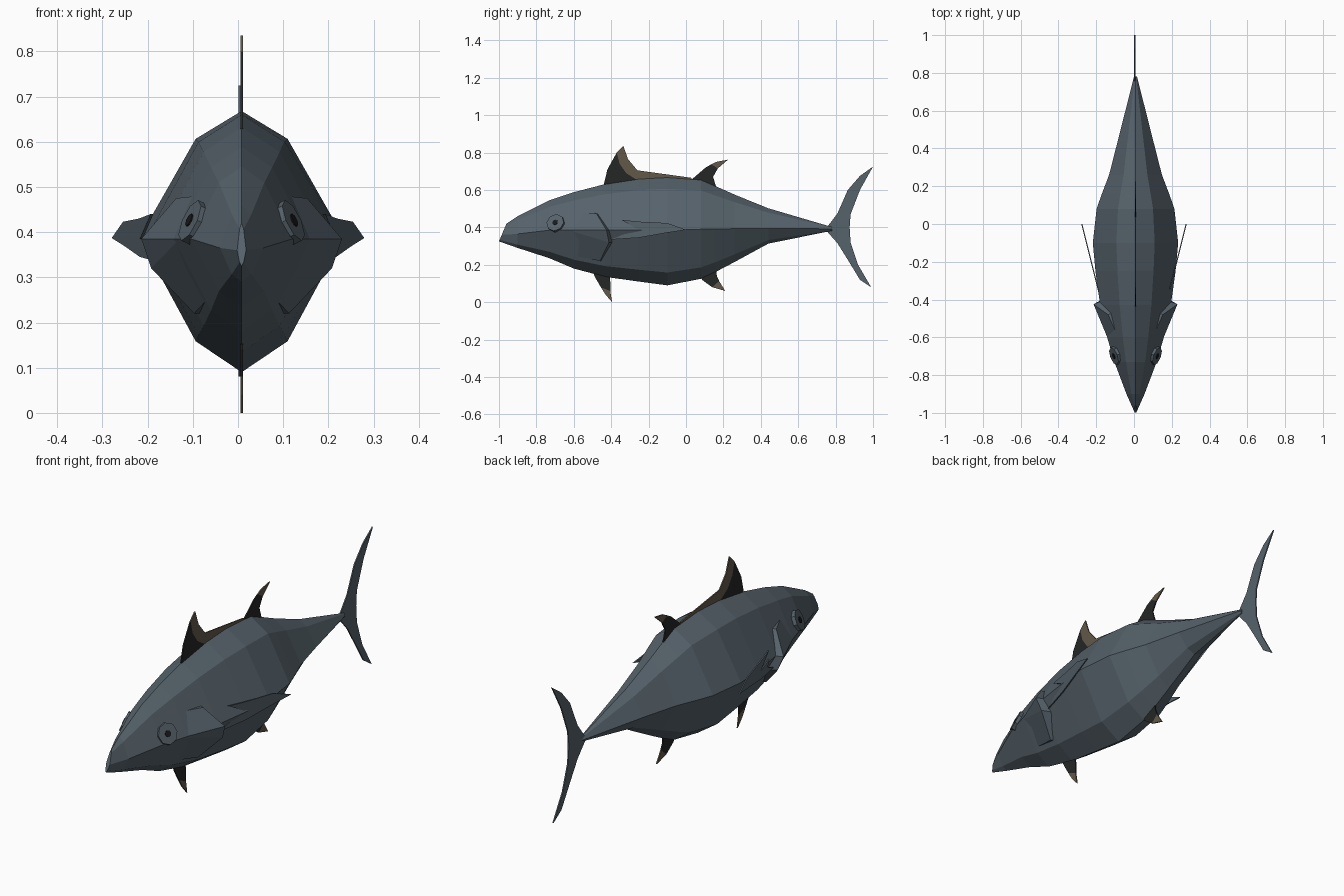
import bpy, bmesh, math
from mathutils import Vector

cube = bpy.data.objects.get("Cube")
if cube:
    bpy.data.objects.remove(cube, do_unlink=True)


def material(name, rgb):
    m = bpy.data.materials.new(name)
    m.use_nodes = True
    col = (*rgb, 1.0)
    m.diffuse_color = col
    bsdf = m.node_tree.nodes["Principled BSDF"]
    bsdf.inputs["Base Color"].default_value = col
    bsdf.inputs["Roughness"].default_value = 0.8
    return m


SLATE = material("slate skin", (0.093, 0.122, 0.146))
DARK = material("dark fin", (0.018, 0.019, 0.019))
TAN = material("tan fin edge", (0.125, 0.098, 0.068))
PUPIL = material("pupil black", (0.01, 0.01, 0.012))
CX = 0.008  # body midline


def make(name, verts, faces, mat):
    bm = bmesh.new()
    vs = [bm.verts.new(v) for v in verts]
    for f in faces:
        bm.faces.new([vs[i] for i in f])
    bmesh.ops.recalc_face_normals(bm, faces=bm.faces)
    me = bpy.data.meshes.new(name)
    bm.to_mesh(me)
    bm.free()
    me.materials.append(mat)
    ob = bpy.data.objects.new(name, me)
    bpy.context.collection.objects.link(ob)
    return ob


def plate(name, pts, mat, x=CX, thick=0.006, lean=0.0):
    """Thin fin in the y-z plane from an outline of (y, z) points."""
    n = len(pts)
    z0 = pts[0][1]
    verts = [(x + lean * (z - z0) + s * thick / 2, y, z) for s in (-1, 1) for y, z in pts]
    faces = [tuple(range(n)), tuple(range(n, 2 * n))[::-1]]
    faces += [(i, (i + 1) % n, n + (i + 1) % n, n + i) for i in range(n)]
    return make(name, verts, faces, mat)


# Body: eight-sided rings (y, top, middle, bottom, half width)
stations = [
    (-1.00, 0.42, 0.36, 0.325, 0.010),
    (-0.90, 0.46, 0.365, 0.29, 0.048),
    (-0.73, 0.545, 0.385, 0.235, 0.112),
    (-0.60, 0.588, 0.385, 0.18, 0.15),
    (-0.43, 0.632, 0.385, 0.135, 0.187),
    (-0.25, 0.66, 0.385, 0.11, 0.212),
    (-0.10, 0.668, 0.388, 0.09, 0.226),
    (0.08, 0.655, 0.39, 0.125, 0.206),
    (0.155, 0.622, 0.391, 0.16, 0.18),
    (0.26, 0.575, 0.393, 0.215, 0.14),
    (0.44, 0.502, 0.395, 0.313, 0.094),
    (0.78, 0.402, 0.392, 0.382, 0.008),
]
verts = []
for k, (y, top, mid, bot, w) in enumerate(stations):
    up, dn = top - mid, mid - bot
    ring = [(0, top), (0.45 * w, mid + 0.78 * up), (w, mid), (0.45 * w, mid - 0.77 * dn),
            (0, bot), (-0.45 * w, mid - 0.77 * dn), (-w, mid), (-0.45 * w, mid + 0.78 * up)]
    for x, z in ring:
        slant = 0.04 * (z - bot) / (top - bot) if k == 0 else 0  # sloped snout
        verts.append((CX + x, y + slant, z))
last = len(stations) - 1
faces = [(8 * k + i, 8 * k + (i + 1) % 8, 8 * k + 8 + (i + 1) % 8, 8 * k + 8 + i)
         for k in range(last) for i in range(8)]
faces += [tuple(range(8)), tuple(range(8 * last, 8 * last + 8))]
make("body", verts, faces, SLATE)

# Tail fin
plate("tail_fin", [(0.735, 0.392), (0.757, 0.405), (0.81, 0.475), (0.865, 0.60), (0.93, 0.675),
                   (1.0, 0.725), (0.93, 0.60), (0.88, 0.47), (0.875, 0.40), (0.88, 0.32),
                   (0.92, 0.20), (0.99, 0.08), (0.93, 0.12), (0.86, 0.235), (0.81, 0.315),
                   (0.757, 0.375)], SLATE, x=0.004)

# Front dorsal fin: dark blade and pale trailing edge
plate("front_dorsal_blade", [(-0.44, 0.60), (-0.437, 0.64), (-0.42, 0.71), (-0.37, 0.80),
                             (-0.355, 0.74), (-0.32, 0.69), (-0.265, 0.655), (-0.27, 0.62)], DARK)
plate("front_dorsal_edge", [(-0.37, 0.80), (-0.335, 0.835), (-0.31, 0.765), (-0.26, 0.705),
                            (0.03, 0.665), (0.03, 0.64), (-0.265, 0.63), (-0.265, 0.655),
                            (-0.32, 0.69), (-0.355, 0.74)], TAN)

# Rear dorsal fin
plate("rear_dorsal_blade", [(0.03, 0.63), (0.035, 0.66), (0.105, 0.72), (0.135, 0.737),
                            (0.17, 0.715), (0.145, 0.67), (0.16, 0.62), (0.15, 0.58)], DARK)
plate("rear_dorsal_tip", [(0.105, 0.72), (0.16, 0.75), (0.225, 0.762), (0.17, 0.715),
                          (0.135, 0.737)], TAN)

# Belly fins
plate("pelvic_fin_blade", [(-0.50, 0.18), (-0.49, 0.14), (-0.455, 0.08), (-0.405, 0.06),
                           (-0.405, 0.11), (-0.41, 0.16)], DARK)
plate("pelvic_fin_tip", [(-0.455, 0.08), (-0.43, 0.04), (-0.395, 0.0), (-0.405, 0.06)], TAN)
plate("anal_fin_blade", [(0.08, 0.15), (0.085, 0.12), (0.14, 0.08), (0.177, 0.113),
                         (0.165, 0.14), (0.16, 0.19)], DARK)
plate("anal_fin_tip", [(0.14, 0.08), (0.21, 0.06), (0.177, 0.113)], TAN)

for side, s in (("left", 1), ("right", -1)):
    # Swept pectoral fin with a notched root
    outline = [(-0.40, 0.335), (-0.33, 0.365), (-0.35, 0.395), (-0.25, 0.385), (-0.345, 0.44),
               (-0.24, 0.43), (-0.10, 0.423), (0.0, 0.387), (-0.12, 0.368), (-0.25, 0.345)]
    n = len(outline)
    pv = [(s * (0.187 + 0.25 * (y + 0.37) + t), y, z) for t in (0, -0.006) for y, z in outline]
    pf = [tuple(range(n)), tuple(range(n, 2 * n))[::-1]]
    pf += [(i, (i + 1) % n, n + (i + 1) % n, n + i) for i in range(n)]
    make(side + "_pectoral_fin", pv, pf, SLATE)

    # Gill cover: front edge in the skin, rear edge flared, then closed inward
    front = [(0.10, -0.58, 0.48), (0.137, -0.63, 0.385), (0.077, -0.60, 0.25)]
    rear = [(0.145, -0.48, 0.475), (0.222, -0.425, 0.385), (0.20, -0.412, 0.32),
            (0.105, -0.46, 0.22)]
    inner = [(x - 0.05, y + 0.02, z) for x, y, z in rear]
    gv = [(CX + s * x, y, z) for x, y, z in front + rear + inner]
    gf = [(0, 1, 4, 3), (1, 5, 4), (1, 2, 6, 5), (3, 4, 8, 7), (4, 5, 9, 8), (5, 6, 10, 9),
          (0, 3, 7), (2, 6, 10)]
    make(side + "_gill_cover", gv, gf, SLATE)

    # Eye disc and pupil, facing out along the head
    nrm = Vector((s * 0.86, -0.32, 0.40)).normalized()
    eye = Vector((CX + s * 0.102, -0.695, 0.42))
    for part, r, d, off, mat in (("eye", 0.049, 0.03, 0.0, SLATE),
                                 ("pupil", 0.015, 0.004, 0.016, PUPIL)):
        bpy.ops.mesh.primitive_cylinder_add(
            vertices=8, radius=r, depth=d, location=eye + nrm * off,
            rotation=nrm.to_track_quat('Z', 'Y').to_euler())
        ob = bpy.context.object
        ob.name = side + "_" + part
        ob.data.materials.append(mat)
